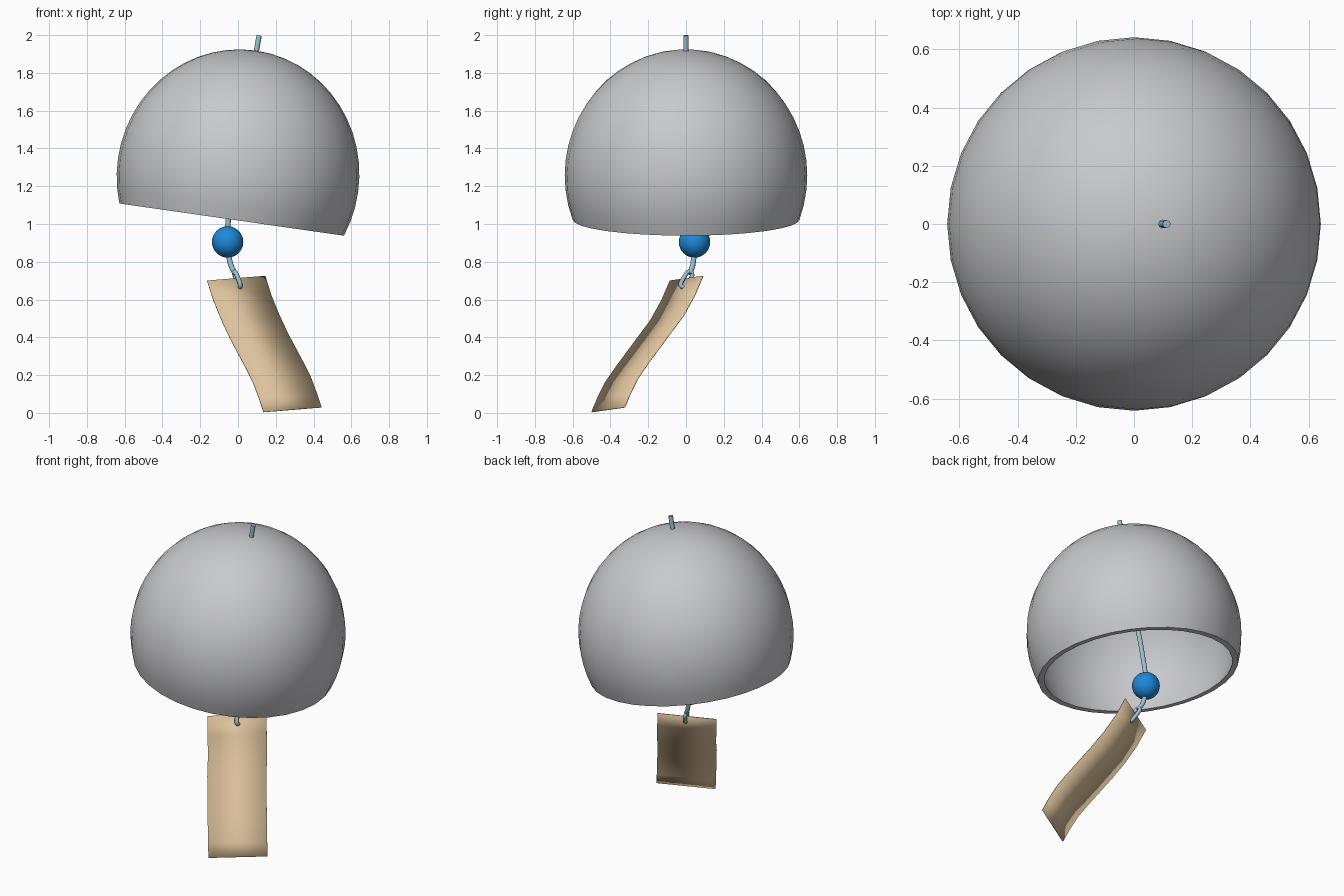
import bpy, bmesh, math
from mathutils import Vector, Matrix

if "Cube" in bpy.data.objects:
    bpy.data.objects.remove(bpy.data.objects["Cube"])


def material(name, rgb):
    m = bpy.data.materials.new(name)
    m.diffuse_color = (*rgb, 1)
    m.use_nodes = True
    m.node_tree.nodes["Principled BSDF"].inputs["Base Color"].default_value = m.diffuse_color
    return m


grey = material("pale_grey_glass", (0.58, 0.585, 0.61))
blue = material("blue_bead", (0.012, 0.25, 0.70))
cord = material("light_blue_cord", (0.32, 0.54, 0.64))
paper = material("tan_paper", (0.72, 0.54, 0.33))


def mesh_object(name, bm, mat, smooth=True):
    bmesh.ops.recalc_face_normals(bm, faces=bm.faces)
    for f in bm.faces:
        f.smooth = smooth
    me = bpy.data.meshes.new(name)
    bm.to_mesh(me)
    bm.free()
    me.materials.append(mat)
    ob = bpy.data.objects.new(name, me)
    bpy.context.collection.objects.link(ob)
    return ob


def smooth_by_angle(ob, degrees=40):
    bpy.ops.object.select_all(action='DESELECT')
    ob.select_set(True)
    bpy.context.view_layer.objects.active = ob
    bpy.ops.object.shade_smooth_by_angle(angle=math.radians(degrees))


def cord_object(name, points, radius, closed=False):
    cu = bpy.data.curves.new(name, 'CURVE')
    cu.dimensions = '3D'
    cu.bevel_depth = radius
    cu.bevel_resolution = 2
    cu.resolution_u = 6
    cu.use_fill_caps = True
    sp = cu.splines.new('BEZIER')
    sp.bezier_points.add(len(points) - 1)
    for bp, p in zip(sp.bezier_points, points):
        bp.co = p
        bp.handle_left_type = bp.handle_right_type = 'AUTO'
    sp.use_cyclic_u = closed
    cu.materials.append(cord)
    ob = bpy.data.objects.new(name, cu)
    bpy.context.collection.objects.link(ob)


# Bell: open ellipsoidal dome with a wall, spun about its axis then tilted
R, H, WALL, STEPS = 0.642, 0.668, 0.034, 16
cut = -0.236
bm = bmesh.new()
profile = []
for r, h, down in ((R, H, True), (R - WALL, H - WALL, False)):
    end = math.acos(cut / h)
    arc = [(r * math.sin(end * i / STEPS), h * math.cos(end * i / STEPS))
           for i in range(STEPS + 1)]
    profile += arc if down else arc[::-1]
verts = [bm.verts.new((x, 0, z)) for x, z in profile]
edges = [bm.edges.new(pair) for pair in zip(verts, verts[1:])]
bmesh.ops.spin(bm, geom=verts + edges, cent=(0, 0, 0), axis=(0, 0, 1),
               angle=2 * math.pi, steps=32)
bmesh.ops.remove_doubles(bm, verts=bm.verts, dist=0.0005)
bm.transform(Matrix.Translation((0, 0, 1.257)) @ Matrix.Rotation(math.radians(8.16), 4, 'Y'))
smooth_by_angle(mesh_object("bell", bm, grey))

# Cord: top stub, through the dome and bead, down to the paper
cord_object("main_cord", [(0.112, 0, 1.998), (0.088, 0, 1.86), (0.03, 0.01, 1.5),
                          (-0.035, 0.03, 1.15), (-0.055, 0.043, 0.92),
                          (-0.04, 0.037, 0.79), (-0.015, 0.02, 0.735)], 0.014)

# Loop of cord passing over the paper edge and through it
cord_object("paper_loop", [(-0.02, 0.025, 0.745), (0.0, -0.012, 0.715),
                           (0.012, -0.022, 0.668), (0.0, 0.012, 0.69)], 0.012, True)

# Bead
bm = bmesh.new()
bmesh.ops.create_uvsphere(bm, u_segments=32, v_segments=16, radius=0.083)
bm.transform(Matrix.Translation((-0.055, 0.045, 0.905)))
mesh_object("bead", bm, blue)

# Paper strip: left edge path swept across the strip width
path = [Vector(p) for p in ((-0.163, -0.085, 0.70), (-0.13, -0.13, 0.595),
                            (-0.087, -0.188, 0.49), (-0.045, -0.255, 0.40),
                            (0.0, -0.318, 0.315), (0.043, -0.377, 0.235),
                            (0.08, -0.428, 0.16), (0.11, -0.468, 0.08),
                            (0.135, -0.50, 0.004))]
across = Vector((0.307, 0.176, 0.025))
bm = bmesh.new()
rows = [(bm.verts.new(p), bm.verts.new(p + across)) for p in path]
for (a, b), (c, d) in zip(rows, rows[1:]):
    bm.faces.new((a, c, d, b))
strip = mesh_object("paper_strip", bm, paper)
solid = strip.modifiers.new("thickness", 'SOLIDIFY')
solid.thickness = 0.004
solid.offset = 0
smooth_by_angle(strip)
